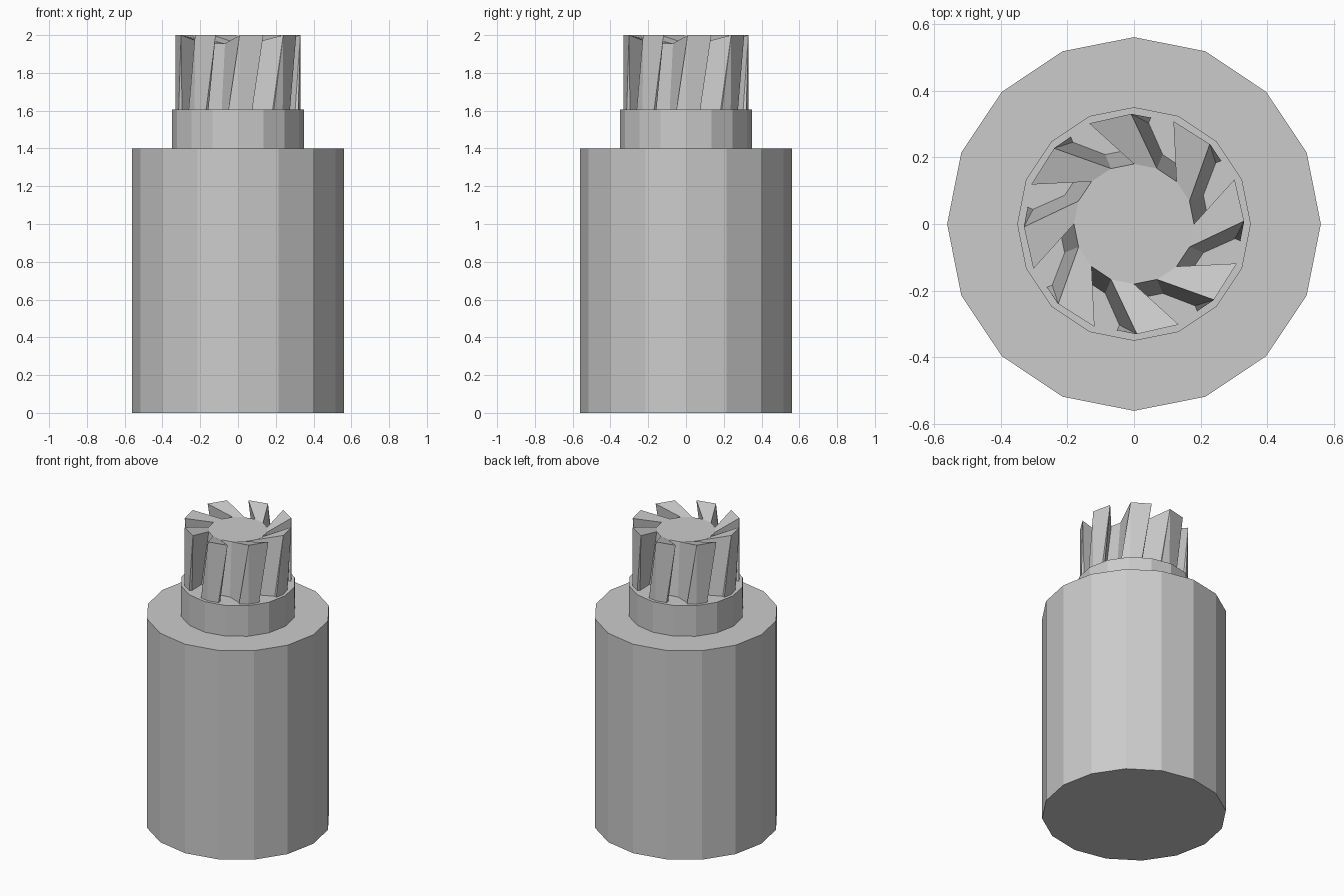
import bpy, bmesh
from math import radians, cos, sin

if "Cube" in bpy.data.objects:
    bpy.data.objects.remove(bpy.data.objects["Cube"])


def drum(name, r, z0, z1):
    bm = bmesh.new()
    rings = []
    for z in (z0, z1):
        rings.append([bm.verts.new((r * cos(radians(22.5 * i)), r * sin(radians(22.5 * i)), z))
                      for i in range(16)])
    lo, hi = rings
    for i in range(16):
        j = (i + 1) % 16
        bm.faces.new((lo[i], lo[j], hi[j], hi[i]))
    bm.faces.new(hi)
    bm.faces.new(lo[::-1])
    finish(bm, name)


def finish(bm, name):
    bmesh.ops.recalc_face_normals(bm, faces=bm.faces)
    me = bpy.data.meshes.new(name)
    bm.to_mesh(me)
    bm.free()
    bpy.context.collection.objects.link(bpy.data.objects.new(name, me))


# Main body and collar
drum("body", 0.56, 0, 1.4)
drum("collar", 0.35, 1.4, 1.605)

# Cutter head: eight slanted teeth, twisted toward the top, rooted in the body
R, TWIST, Z_LOW, Z_DISC, Z_TIP = 0.33, 24, 1.1, 1.955, 2.0
bm = bmesh.new()


def vert(r, angle, z):
    return bm.verts.new((r * cos(radians(angle)), r * sin(radians(angle)), z))


root_top = [vert(0.18, 22.5 * i, Z_DISC) for i in range(16)]
root_low = [vert(0.29, 22.5 * i, Z_LOW) for i in range(16)]
tip_top = [vert(R, 22.5 * i + TWIST, Z_TIP) for i in range(16)]
tip_low = [vert(R, 22.5 * i, Z_LOW) for i in range(16)]

bm.faces.new(root_top)
bm.faces.new(root_low[::-1])
for b in range(1, 16, 2):
    a = (b + 1) % 16          # tooth spans b to a
    d = b - 1                 # gap spans d to b
    bm.faces.new((root_low[d], root_low[b], root_top[b], root_top[d]))
    # leading wall
    bm.faces.new((root_low[b], tip_low[b], tip_top[b]))
    bm.faces.new((root_low[b], tip_top[b], root_top[b]))
    # outer land
    bm.faces.new((tip_low[b], tip_low[a], tip_top[b]))
    bm.faces.new((tip_low[a], tip_top[a], tip_top[b]))
    # trailing wall
    bm.faces.new((tip_low[a], root_low[a], tip_top[a]))
    bm.faces.new((root_low[a], root_top[a], tip_top[a]))
    # sloping top and underside
    bm.faces.new((root_top[b], tip_top[b], tip_top[a], root_top[a]))
    bm.faces.new((root_low[a], tip_low[a], tip_low[b], root_low[b]))
finish(bm, "cutter_teeth")
